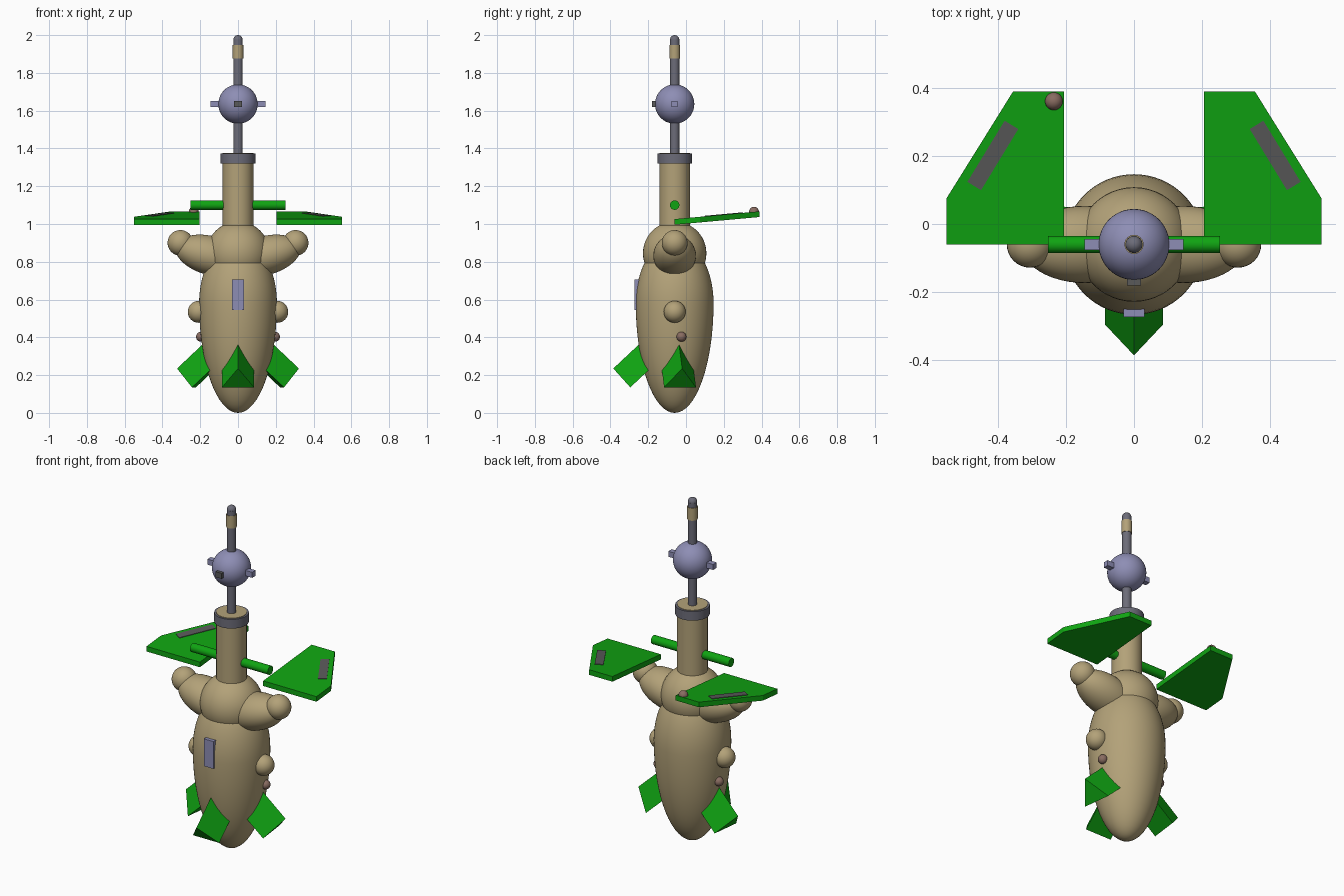
import bpy, bmesh, math
from mathutils import Vector, Matrix

if "Cube" in bpy.data.objects:
    bpy.data.objects.remove(bpy.data.objects["Cube"])

AXIS_Y = -0.06


def material(name, color):
    m = bpy.data.materials.new(name)
    m.diffuse_color = (*color, 1)
    m.use_nodes = True
    m.node_tree.nodes["Principled BSDF"].inputs["Base Color"].default_value = m.diffuse_color
    return m


TAN = material("tan", (0.45, 0.36, 0.19))
GREEN = material("green", (0.005, 0.37, 0.006))
VIOLET = material("violet", (0.27, 0.27, 0.46))
STEEL = material("steel", (0.15, 0.15, 0.19))
DARK = material("dark_grey", (0.1, 0.1, 0.1))
BROWN = material("brown", (0.25, 0.15, 0.12))


def finish(name, mat, smooth=True):
    ob = bpy.context.object
    ob.name = name
    ob.data.materials.append(mat)
    if smooth:
        bpy.ops.object.shade_smooth_by_angle(angle=math.radians(35))
    return ob


def ball(name, loc, scale, mat, rot=(0, 0, 0), seg=48):
    bpy.ops.mesh.primitive_uv_sphere_add(segments=seg, ring_count=seg // 2, radius=1,
                                         location=loc, rotation=rot)
    bpy.context.object.scale = scale if isinstance(scale, tuple) else (scale,) * 3
    return finish(name, mat)


def rod(name, r, start, end, mat):
    a, b = Vector(start), Vector(end)
    bpy.ops.mesh.primitive_cylinder_add(vertices=40, radius=r, depth=(b - a).length,
                                        location=(a + b) / 2)
    bpy.context.object.rotation_euler = (b - a).to_track_quat('Z', 'Y').to_euler()
    return finish(name, mat)


def block(name, loc, size, mat, rot=(0, 0, 0)):
    bpy.ops.mesh.primitive_cube_add(size=1, location=loc, rotation=rot)
    bpy.context.object.scale = size
    return finish(name, mat, False)


def prism(name, outline, offset, mat, matrix=None):
    """Extrude a closed outline of 3D points along an offset."""
    bm = bmesh.new()
    face = bm.faces.new([bm.verts.new(p) for p in outline])
    ext = bmesh.ops.extrude_face_region(bm, geom=[face])
    top = [v for v in ext["geom"] if isinstance(v, bmesh.types.BMVert)]
    bmesh.ops.translate(bm, verts=top, vec=offset)
    bmesh.ops.recalc_face_normals(bm, faces=bm.faces)
    me = bpy.data.meshes.new(name)
    bm.to_mesh(me)
    bm.free()
    me.materials.append(mat)
    ob = bpy.data.objects.new(name, me)
    bpy.context.collection.objects.link(ob)
    if matrix:
        ob.matrix_world = matrix
    return ob


# Egg-shaped body: long lower half, shorter upper half
body = ball("body", (0, AXIS_Y, 0.58), 1, TAN, seg=64)
for v in body.data.vertices:
    v.co.x *= 0.206
    v.co.y *= 0.206
    v.co.z *= 0.34 if v.co.z > 0 else 0.58

# Chest, neck and collar
ball("chest", (0, AXIS_Y, 0.845), 0.168, TAN)
rod("neck", 0.081, (0, AXIS_Y, 0.9), (0, AXIS_Y, 1.376), TAN)
rod("collar", 0.092, (0, AXIS_Y, 1.32), (0, AXIS_Y, 1.373), STEEL)

# Mast with sphere and tip
rod("mast", 0.025, (0, AXIS_Y, 1.36), (0, AXIS_Y, 1.975), STEEL)
ball("mast_sphere", (0, AXIS_Y, 1.635), 0.104, VIOLET)
rod("mast_band", 0.028, (0, AXIS_Y, 1.875), (0, AXIS_Y, 1.948), TAN)
ball("mast_tip", (0, AXIS_Y, 1.975), 0.025, STEEL, seg=24)
block("sphere_stud_front", (0, AXIS_Y - 0.09, 1.635), (0.04, 0.06, 0.032), DARK)

# Cross bar through the neck and the chest panel
rod("cross_bar", 0.025, (-0.252, AXIS_Y, 1.1), (0.252, AXIS_Y, 1.1), GREEN)
block("front_panel", (0, -0.253, 0.625), (0.062, 0.038, 0.16), VIOLET)


# Triangular prism fin, pointing to -y and then turned around the body axis
def fin(name, angle):
    outline = [(0, -0.325, 0.235), (-0.085, -0.235, 0.135), (0.085, -0.235, 0.135)]
    turn = Matrix.Translation((0, AXIS_Y, 0)) @ Matrix.Rotation(angle, 4, 'Z')
    prism(name, outline, (0, 0.16, 0.15), GREEN, turn)


fin("fin_front", 0)

slope = math.atan2(0.04, 0.44)
for s, side in ((1, "right"), (-1, "left")):
    fin("fin_" + side, s * math.radians(97))
    block("sphere_stud_" + side, (s * 0.115, AXIS_Y, 1.635), (0.06, 0.032, 0.032), VIOLET)
    # Shoulder and hand
    ball("shoulder_" + side, (s * 0.145, AXIS_Y, 0.833), (0.19, 0.113, 0.103), TAN,
         rot=(0, -s * math.radians(15), 0))
    ball("hand_" + side, (s * 0.305, AXIS_Y, 0.9), 0.068, TAN, seg=32)
    # Side bumps on the body
    ball("side_bump_" + side, (s * 0.208, AXIS_Y, 0.535), 0.058, TAN, seg=32)
    ball("side_button_" + side, (s * 0.196, -0.024, 0.403), 0.026, BROWN, seg=24)
    # Sloped wing plate, its height rising towards the back
    plan = [(0.205, -0.06), (0.55, -0.06), (0.55, 0.075), (0.355, 0.388), (0.205, 0.388)]
    prism("wing_" + side, [(s * x, y, 0.996 + (y - AXIS_Y) * math.tan(slope)) for x, y in plan],
          (0, 0, 0.03), GREEN)
    # Strip lying on the wing
    ends = Vector((0.109, -0.179)).normalized()
    across = Vector((-ends.y, ends.x))
    centre = Vector((0.414, 0.201))
    corners = [centre + ends * a * 0.105 + across * b * 0.0235
               for a, b in ((-1, -1), (1, -1), (1, 1), (-1, 1))]
    prism("wing_strip_" + side,
          [(s * c.x, c.y, 1.02 + (c.y - AXIS_Y) * math.tan(slope)) for c in corners],
          (0, 0, 0.009), DARK)

# Single knob on the left wing
ball("wing_knob", (-0.235, 0.36, 1.065), 0.026, BROWN, seg=24)
